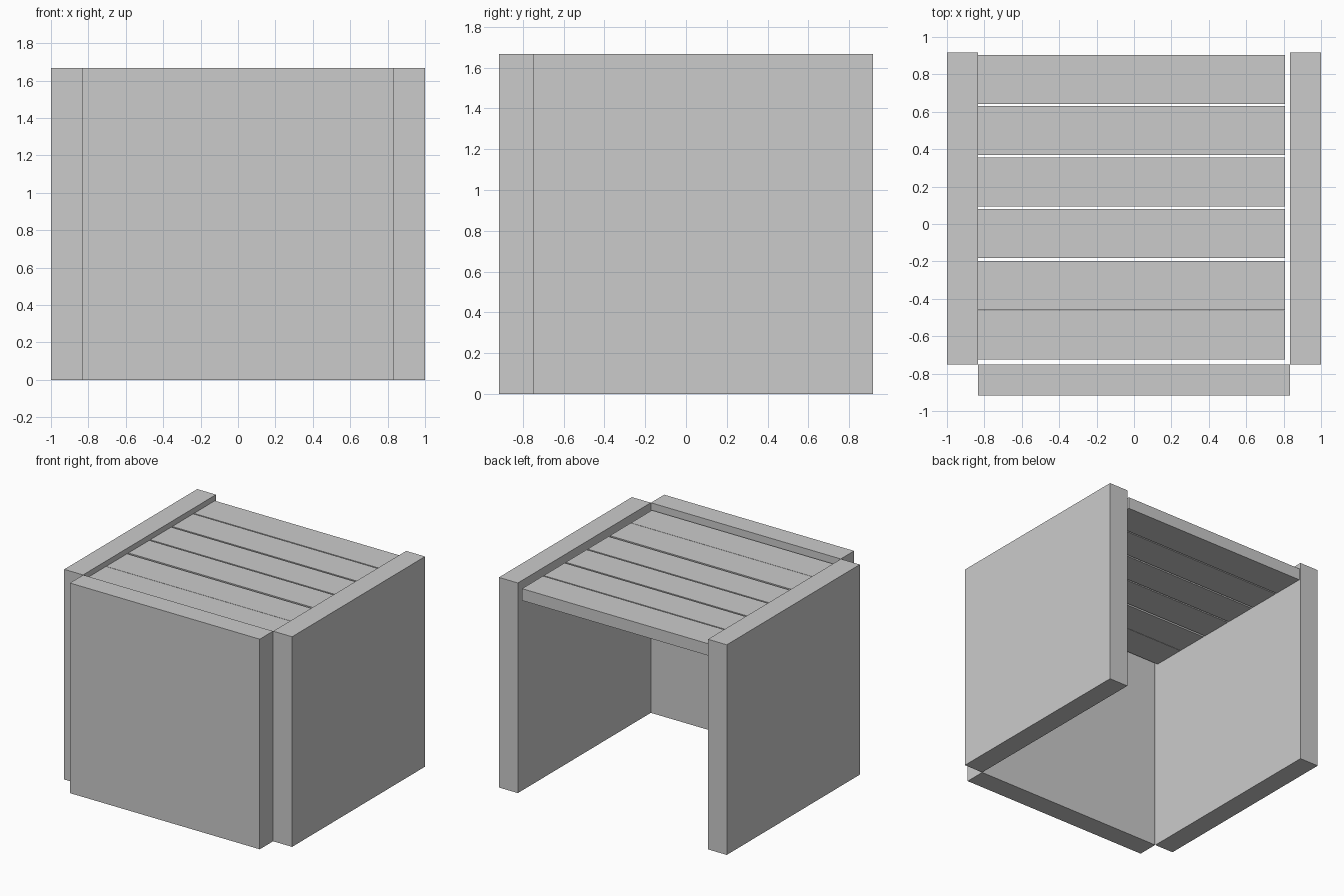
import bpy

if "Cube" in bpy.data.objects:
    bpy.data.objects.remove(bpy.data.objects["Cube"])


def box(name, x, y, z):
    """Box from (min, max) extents on each axis."""
    bpy.ops.mesh.primitive_cube_add(size=1)
    ob = bpy.context.object
    ob.name = name
    ob.location = [(a + b) / 2 for a, b in (x, y, z)]
    ob.scale = [b - a for a, b in (x, y, z)]
    bpy.ops.object.transform_apply(location=True, rotation=False, scale=True)
    return ob


HEIGHT = (0, 1.667)

# Side walls and front panel
box("left_wall", (-1.0, -0.835), (-0.75, 0.917), HEIGHT)
box("right_wall", (0.834, 1.0), (-0.75, 0.917), HEIGHT)
box("front_panel", (-0.833, 0.833), (-0.917, -0.75), HEIGHT)

# Top slats, set slightly below the wall tops and let into the left wall
for i, y in enumerate((-0.594, -0.329, -0.05, 0.224, 0.5, 0.772)):
    box(f"top_slat_{i + 1}", (-0.85, 0.807), (y - 0.131, y + 0.131), (1.53, 1.624))
